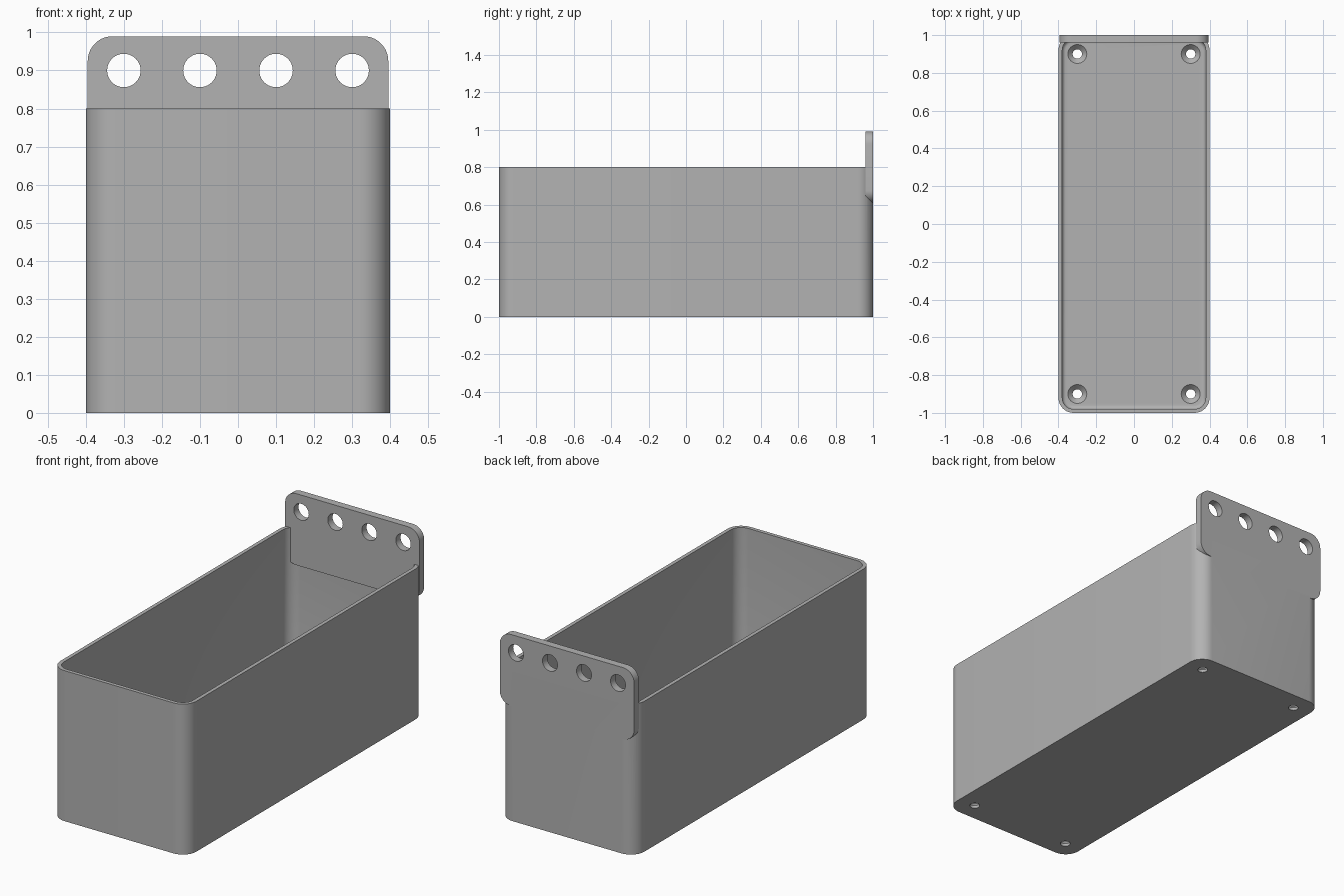
import bpy, bmesh
from math import sin, cos, pi
from mathutils import Vector, Matrix

cube = bpy.data.objects.get("Cube")
if cube:
    bpy.data.objects.remove(cube, do_unlink=True)

grey = bpy.data.materials.new("matte grey")
grey.use_nodes = True
colour = (0.45, 0.45, 0.45, 1)
grey.diffuse_color = colour
grey.node_tree.nodes["Principled BSDF"].inputs["Base Color"].default_value = colour


def rounded_ring(half_w, half_h, r, level, steps=10):
    """Outline of a rounded rectangle at one level."""
    points = []
    for q, (sx, sy) in enumerate([(1, 1), (-1, 1), (-1, -1), (1, -1)]):
        for i in range(steps + 1):
            a = (q + i / steps) * pi / 2
            points.append(Vector((sx * (half_w - r) + r * cos(a),
                                  sy * (half_h - r) + r * sin(a), level)))
    return points


def circle_ring(r, level, steps=40):
    return [Vector((r * cos(2 * pi * i / steps), r * sin(2 * pi * i / steps), level))
            for i in range(steps)]


def loft(name, rings, matrix=Matrix()):
    """Skin a stack of matching outlines and cap both ends."""
    bm = bmesh.new()
    loops = [[bm.verts.new(p) for p in ring] for ring in rings]
    n = len(loops[0])
    for low, high in zip(loops, loops[1:]):
        for i in range(n):
            j = (i + 1) % n
            bm.faces.new((low[i], low[j], high[j], high[i]))
    bm.faces.new(loops[0][::-1])
    bm.faces.new(loops[-1])
    bm.transform(matrix)
    bmesh.ops.recalc_face_normals(bm, faces=bm.faces)
    mesh = bpy.data.meshes.new(name)
    bm.to_mesh(mesh)
    bm.free()
    mesh.materials.append(grey)
    obj = bpy.data.objects.new(name, mesh)
    bpy.context.collection.objects.link(obj)
    return obj


def boolean(target, other, operation):
    mod = target.modifiers.new("boolean", "BOOLEAN")
    mod.operation = operation
    mod.solver = "EXACT"
    mod.object = other
    bpy.context.view_layer.objects.active = target
    bpy.ops.object.modifier_apply(modifier=mod.name)
    bpy.data.objects.remove(other, do_unlink=True)


# Open bin: outer shell, rim, inner walls and a filleted floor edge
wall, floor, fillet = 0.02, 0.04, 0.02
in_w, in_l = 0.4 - wall, 1 - wall
rings = [rounded_ring(0.4, 1, 0.08, 0), rounded_ring(0.4, 1, 0.08, 0.8),
         rounded_ring(in_w, in_l, 0.06, 0.8)]
for i in range(6):
    a = i / 5 * pi / 2
    inset = fillet * (1 - cos(a))
    rings.append(rounded_ring(in_w - inset, in_l - inset, 0.06 - inset,
                              floor + fillet * (1 - sin(a))))
storage_bin = loft("storage_bin", rings)

# Hanging plate across the back
upright = Matrix.Translation((0, 1, 0.8)) @ Matrix.Rotation(pi / 2, 4, "X")
plate = loft("hanging_plate", [rounded_ring(0.395, 0.19, 0.065, z) for z in (0, 0.04)], upright)
boolean(storage_bin, plate, "UNION")

# Four hanging holes
for x in (-0.3, -0.1, 0.1, 0.3):
    place = Matrix.Translation((x, 0.98, 0.9)) @ Matrix.Rotation(pi / 2, 4, "X")
    cutter = loft("hanging_hole", [circle_ring(0.044, z) for z in (-0.1, 0.1)], place)
    boolean(storage_bin, cutter, "DIFFERENCE")

# Countersunk screw holes in the floor corners
for x in (-0.3, 0.3):
    for y in (-0.9, 0.9):
        profile = [(0.025, -0.05), (0.025, floor - 0.025), (0.05, floor), (0.05, floor + 0.02)]
        cutter = loft("screw_hole", [circle_ring(r, z) for r, z in profile],
                      Matrix.Translation((x, y, 0)))
        boolean(storage_bin, cutter, "DIFFERENCE")

# Smooth rounded corners, crisp rims
bpy.ops.object.select_all(action="DESELECT")
storage_bin.select_set(True)
bpy.context.view_layer.objects.active = storage_bin
bpy.ops.object.shade_smooth_by_angle(angle=pi / 6)
